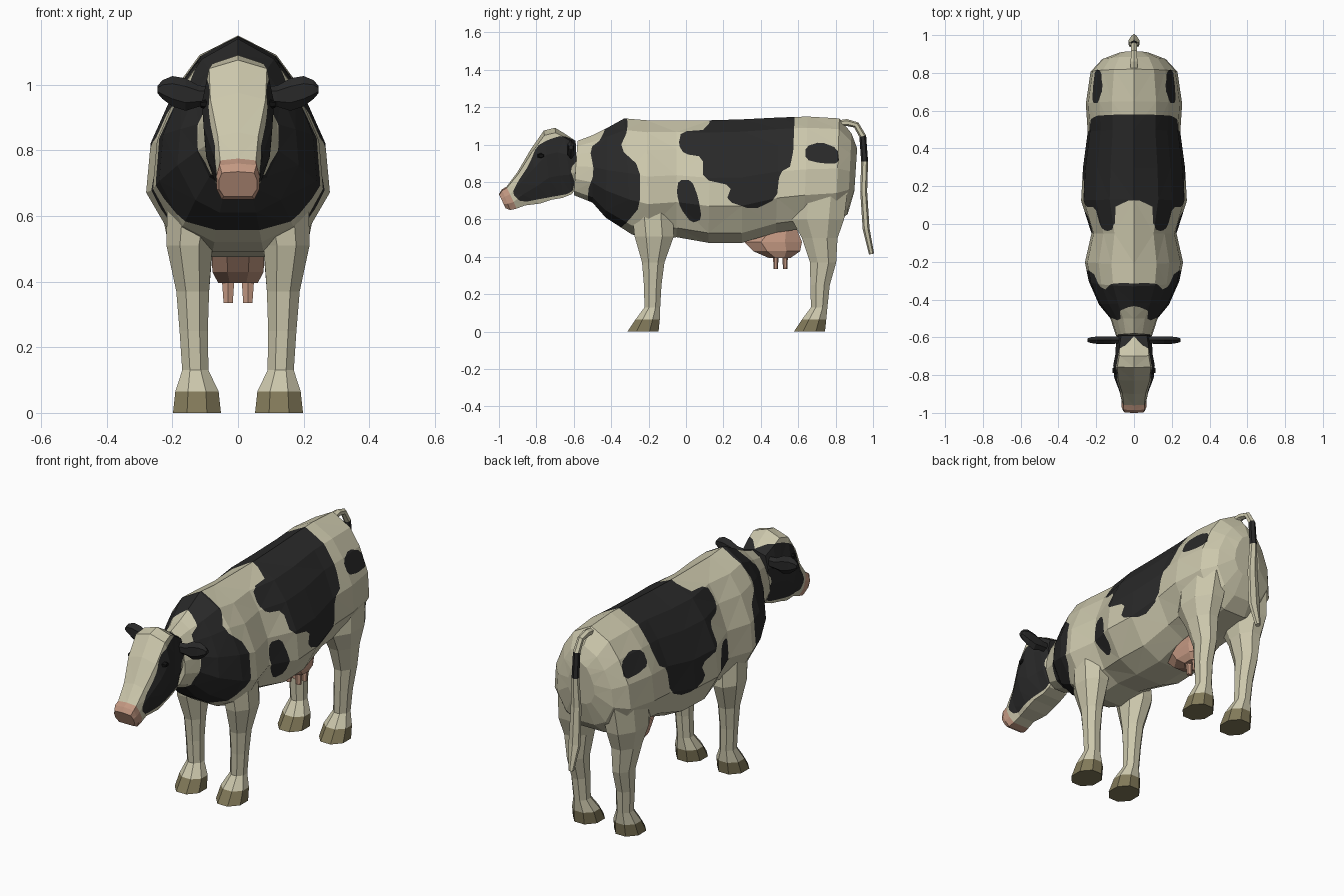
import bpy, bmesh, math
from mathutils import Vector

if "Cube" in bpy.data.objects:
    bpy.data.objects.remove(bpy.data.objects["Cube"])


def material(name, rgb):
    m = bpy.data.materials.new(name)
    m.diffuse_color = (*rgb, 1)
    m.use_nodes = True
    m.node_tree.nodes["Principled BSDF"].inputs["Base Color"].default_value = m.diffuse_color
    return m


MATS = [material("cream_hide", (.60, .57, .41)), material("black_hide", (.022, .022, .022)),
        material("pink_skin", (.54, .31, .22)), material("olive_hoof", (.22, .19, .10)),
        material("eye_dark", (.006, .006, .006))]
CREAM, BLACK, PINK, HOOF, EYE = range(5)


def inside(p, poly):
    hit = False
    for (ax, ay), (bx, by) in zip(poly, poly[1:] + poly[:1]):
        if (ay > p[1]) != (by > p[1]) and p[0] < (bx - ax) * (p[1] - ay) / (by - ay) + ax:
            hit = not hit
    return hit


def rounded(poly):
    """Clip every corner of an outline so it reads as a soft blotch."""
    out = []
    for a, b in zip(poly, poly[1:] + poly[:1]):
        out += [tuple(p + (q - p) * t for p, q in zip(a, b)) for t in (.2, .8)]
    return out


def cut_patches(bm, patches, mat):
    """Cut side-view (y, z) outlines into the mesh and colour the faces inside."""
    bmesh.ops.triangulate(bm, faces=bm.faces[:])
    for poly in patches:
        for a, b in zip(poly, poly[1:] + poly[:1]):
            faces = []
            for f in bm.faces:
                ys = [v.co.y for v in f.verts]
                zs = [v.co.z for v in f.verts]
                if (max(ys) >= min(a[0], b[0]) and min(ys) <= max(a[0], b[0])
                        and max(zs) >= min(a[1], b[1]) and min(zs) <= max(a[1], b[1])):
                    faces.append(f)
            geom = list({v for f in faces for v in f.verts}) + list({e for f in faces for e in f.edges}) + faces
            if faces:
                bmesh.ops.bisect_plane(bm, geom=geom, dist=1e-5, plane_co=(0, *a),
                                       plane_no=Vector((0, b[1] - a[1], a[0] - b[0])).normalized())
    for f in bm.faces:
        c = f.calc_center_median()
        if f.material_index == CREAM and any(inside((c.y, c.z), p) for p in patches):
            f.material_index = mat


def loft(name, rings, colour, patches=None):
    """Skin a row of closed rings; colour(i) gives the material between ring i and i+1."""
    bm = bmesh.new()
    rows = [[bm.verts.new(p) for p in r] for r in rings]
    n = len(rows[0])
    for i in range(len(rows) - 1):
        for j in range(n):
            k = (j + 1) % n
            f = bm.faces.new((rows[i][j], rows[i][k], rows[i + 1][k], rows[i + 1][j]))
            f.material_index = colour(i)
    bm.faces.new(rows[0]).material_index = colour(0)
    bm.faces.new(rows[-1]).material_index = colour(len(rows) - 2)
    bmesh.ops.recalc_face_normals(bm, faces=bm.faces[:])
    if patches:
        cut_patches(bm, [rounded(p) for p in patches], BLACK)
    me = bpy.data.meshes.new(name)
    bm.to_mesh(me)
    bm.free()
    for m in MATS:
        me.materials.append(m)
    ob = bpy.data.objects.new(name, me)
    bpy.context.collection.objects.link(ob)
    return ob


def section(yt, zt, yb, zb, w, profile):
    """Symmetric ring between a top and a bottom point; profile is (width share, depth share)."""
    half = [Vector((w * fx, yt + (yb - yt) * t, zt + (zb - zt) * t)) for fx, t in profile]
    return half + [Vector((-p.x, p.y, p.z)) for p in reversed(half[1:-1])]


def oval(centre, u, v, ru, rv, n=8):
    k = 1 / math.cos(math.pi / n)
    return [Vector(centre) + k * (Vector(u) * ru * math.cos((i + .5) * 2 * math.pi / n)
            + Vector(v) * rv * math.sin((i + .5) * 2 * math.pi / n)) for i in range(n)]


X, Y, Z = (1, 0, 0), (0, 1, 0), (0, 0, 1)

# Body with neck
BODY_PROFILE = [(0, 0), (.46, .1), (.72, .25), (.95, .47), (1, .7), (.7, .92), (.3, 1), (0, 1)]
BODY = [(-.58, 1.02, -.60, .73, .095), (-.5, 1.05, -.5, .69, .125), (-.42, 1.09, -.43, .61, .185),
        (-.33, 1.14, -.29, .52, .24), (-.21, 1.13, -.2, .49, .26), (-.05, 1.13, -.05, .505, .225),
        (.13, 1.13, .12, .475, .28), (.3, 1.135, .3, .475, .27), (.5, 1.145, .48, .53, .245),
        (.65, 1.15, .63, .55, .255), (.82, 1.14, .8, .57, .23), (.885, 1.06, .865, .63, .17),
        (.915, .98, .9, .75, .08)]
SHOULDER = [(-.45, 1.03), (-.4, 1.2), (-.32, 1.2), (-.31, 1.08), (-.355, .98), (-.245, .88), (-.245, .67),
            (-.31, .59), (-.36, .545), (-.5, .545), (-.53, .74), (-.49, .85), (-.515, .98)]
SADDLE = [(-.04, 1.0), (-.025, 1.07), (.12, 1.08), (.14, 1.25), (.585, 1.25), (.57, .89), (.5, .85), (.485, .71),
          (.36, .65), (.215, .70), (.245, .78), (.09, .815), (.09, .935), (-.01, .95)]
SPOT = [(-.04, .81), (.03, .81), (.065, .72), (.085, .6), (.03, .58), (-.03, .66), (-.05, .74)]
HIP = [(.64, .99), (.72, 1.015), (.81, .98), (.82, .9), (.72, .9), (.64, .92)]
loft("body", [section(*r, BODY_PROFILE) for r in BODY], lambda i: CREAM, [SHOULDER, SADDLE, SPOT, HIP])

# Head with pink muzzle
HEAD_PROFILE = [(0, 0), (.8, .07), (1, .35), (.92, .68), (.6, 1), (0, 1)]
MUZZLE_PROFILE = [(0, 0), (.85, .05), (1, .35), (1, .7), (.75, 1), (0, 1)]
HEAD = [(-.59, 1.02, -.58, .78, .085), (-.65, 1.06, -.61, .735, .096), (-.70, 1.09, -.66, .715, .098),
        (-.76, 1.075, -.72, .705, .11), (-.83, .975, -.78, .685, .105), (-.90, .855, -.86, .675, .077),
        (-.96, .775, -.905, .658, .064), (-.985, .76, -.94, .65, .066), (-1.0, .735, -.965, .66, .058)]
CHEEK = [(-.93, .74), (-.9, .80), (-.84, .89), (-.80, .99), (-.74, 1.025), (-.66, 1.05), (-.575, 1.015),
         (-.57, .93), (-.62, .87), (-.595, .80), (-.61, .74), (-.75, .715), (-.88, .69)]
loft("head", [section(*r, MUZZLE_PROFILE if i >= 6 else HEAD_PROFILE) for i, r in enumerate(HEAD)],
     lambda i: PINK if i >= 6 else CREAM, [CHEEK])

# Ears, eyes and legs on both sides
EAR = [(.08, .965, .025, .018), (.12, .965, .028, .02), (.16, .97, .043, .02),
       (.2, .98, .04, .019), (.23, .985, .025, .015), (.245, .985, .01, .01)]
FORE = [(.7, .125, -.185, .09, .11), (.51, .148, -.17, .07, .105), (.37, .138, -.175, .05, .06),
        (.25, .135, -.178, .043, .047), (.13, .13, -.18, .04, .042), (.065, .125, -.205, .066, .065),
        (0, .125, -.23, .073, .083)]
HIND = [(.76, .13, .715, .095, .15), (.6, .145, .705, .085, .14), (.5, .143, .715, .066, .095),
        (.37, .138, .733, .05, .07), (.25, .135, .717, .043, .052), (.13, .13, .712, .04, .044),
        (.065, .125, .685, .066, .065), (0, .125, .66, .073, .083)]
for s, side in ((1, "right"), (-1, "left")):
    loft("ear_" + side, [oval((s * x, -.615, z), Y, Z, ry, rz, 6) for x, z, rz, ry in EAR], lambda i: BLACK)
    loft("eye_" + side, [oval((s * x, -.775, .94), Y, Z, r, r * .7, 6) for x, r in ((.085, .024), (.114, .012))],
         lambda i: EYE)
    for name, leg in (("front_leg_", FORE), ("hind_leg_", HIND)):
        last = len(leg) - 2
        loft(name + side, [oval((s * x, y, z), X, Y, rx, ry) for z, x, y, rx, ry in leg],
             lambda i: HOOF if i == last else CREAM)
    # Teats
    for y in (.48, .53):
        loft("teat_" + side, [oval((s * .03, y, z), X, Y, r, r * .7, 6) for z, r in ((.42, .02), (.335, .014))],
             lambda i: PINK)

# Udder
UDDER = [(.58, .51, .06, .07), (.48, .465, .08, .155), (.43, .485, .078, .125), (.395, .5, .06, .06)]
loft("udder", [oval((0, y, z), X, Y, rx, ry) for z, y, rx, ry in UDDER], lambda i: PINK)

# Tail with dark band
TAIL = [(.80, 1.11, .02), (.86, 1.118, .018), (.91, 1.105, .015), (.945, 1.045, .016), (.955, .91, .017),
        (.95, .75, .026), (.963, .55, .03), (.992, .415, .012)]
tail = []
for i, (y, z, r) in enumerate(TAIL):
    a, b = TAIL[max(i - 1, 0)], TAIL[min(i + 1, len(TAIL) - 1)]
    d = Vector((0, b[0] - a[0], b[1] - a[1])).normalized()
    tail.append(oval((0, y, z), X, d.cross(Vector(X)), r, min(r, .016), 6))
loft("tail", tail, lambda i: BLACK if i == 3 else CREAM)
